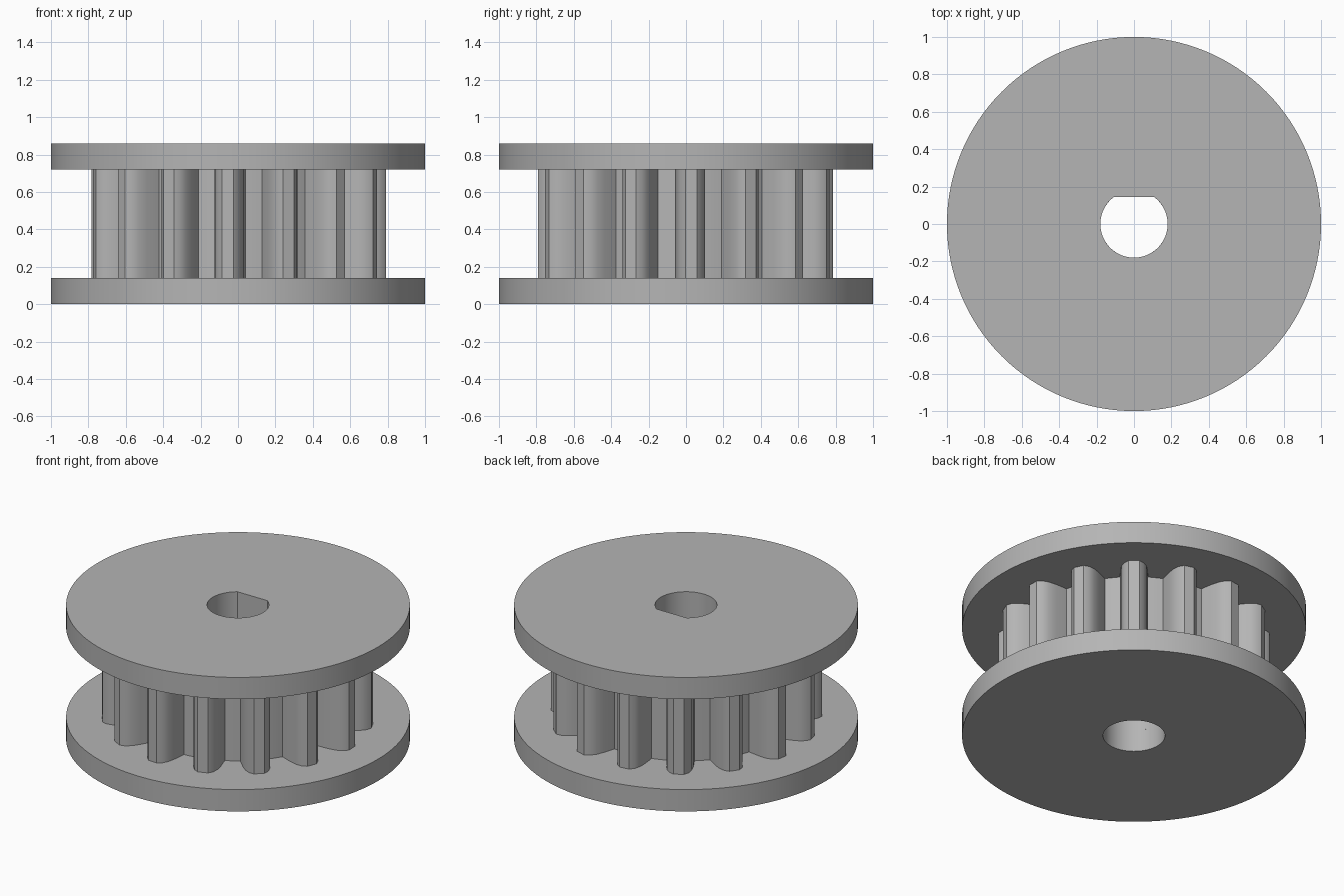
import bpy
import bmesh
from math import sin, cos, pi, radians, asin, hypot, atan2

cube = bpy.data.objects.get("Cube")
if cube:
    bpy.data.objects.remove(cube, do_unlink=True)

# Sizes
FLANGE_R, BORE_R, FLAT_Y = 1.0, 0.18, 0.145
ROOT_R, TEETH, PHASE = 0.605, 15, radians(2)
LOWER_TOP, UPPER_BOTTOM, TOP = 0.14, 0.72, 0.86

grey = bpy.data.materials.new("plain_grey")
grey.use_nodes = True
COLOUR = (0.46, 0.46, 0.46, 1)
grey.diffuse_color = COLOUR
grey.node_tree.nodes["Principled BSDF"].inputs["Base Color"].default_value = COLOUR


def circle(r, n):
    return [(r * cos(2 * pi * i / n), r * sin(2 * pi * i / n)) for i in range(n)]


def d_bore(n=48):
    # Round bore with a flat on the back side
    a = asin(FLAT_Y / BORE_R)
    start, sweep = pi - a, 2 * a + pi
    return [(BORE_R * cos(start + sweep * i / n), BORE_R * sin(start + sweep * i / n))
            for i in range(n + 1)]


def toothed_outline():
    # Half tooth: (half width, radius) from flat tip down to the root
    half = [(0.031, 0.79), (0.056, 0.767), (0.072, 0.73), (0.079, 0.68), (0.081, 0.60)]
    tooth = [(r, -w) for w, r in reversed(half)] + [(r, w) for w, r in half]
    root_angle = atan2(half[-1][0], half[-1][1])
    pitch = 2 * pi / TEETH
    pts = []
    for k in range(TEETH):
        a = PHASE + k * pitch
        for x, y in tooth:
            pts.append((x * cos(a) - y * sin(a), x * sin(a) + y * cos(a)))
        # Valley floor between two teeth
        gap = pitch - 2 * root_angle
        for i in range(1, 4):
            b = a + root_angle + gap * i / 4
            pts.append((ROOT_R * cos(b), ROOT_R * sin(b)))
    return pts


def ring_prism(name, outer, inner, z0, z1):
    # Extrude an outline with a hole into a closed solid
    bm = bmesh.new()
    for loop in (outer, inner):
        vs = [bm.verts.new((x, y, z0)) for x, y in loop]
        for i, v in enumerate(vs):
            bm.edges.new((v, vs[(i + 1) % len(vs)]))
    bmesh.ops.triangle_fill(bm, edges=bm.edges[:], use_beauty=True)
    made = bmesh.ops.extrude_face_region(bm, geom=bm.faces[:], use_keep_orig=True)
    top = [g for g in made["geom"] if isinstance(g, bmesh.types.BMVert)]
    bmesh.ops.translate(bm, verts=top, vec=(0, 0, z1 - z0))
    bmesh.ops.recalc_face_normals(bm, faces=bm.faces[:])
    mesh = bpy.data.meshes.new(name)
    bm.to_mesh(mesh)
    bm.free()
    mesh.materials.append(grey)
    obj = bpy.data.objects.new(name, mesh)
    bpy.context.collection.objects.link(obj)
    bpy.ops.object.select_all(action="DESELECT")
    obj.select_set(True)
    bpy.context.view_layer.objects.active = obj
    bpy.ops.object.shade_smooth_by_angle(angle=radians(30))
    return obj


# Lower flange has a full round hole, the rest carries the flat
ring_prism("lower_flange", circle(FLANGE_R, 128), circle(BORE_R, 64), 0, LOWER_TOP)
ring_prism("toothed_core", toothed_outline(), d_bore(), LOWER_TOP, UPPER_BOTTOM)
ring_prism("upper_flange", circle(FLANGE_R, 128), d_bore(), UPPER_BOTTOM, TOP)
